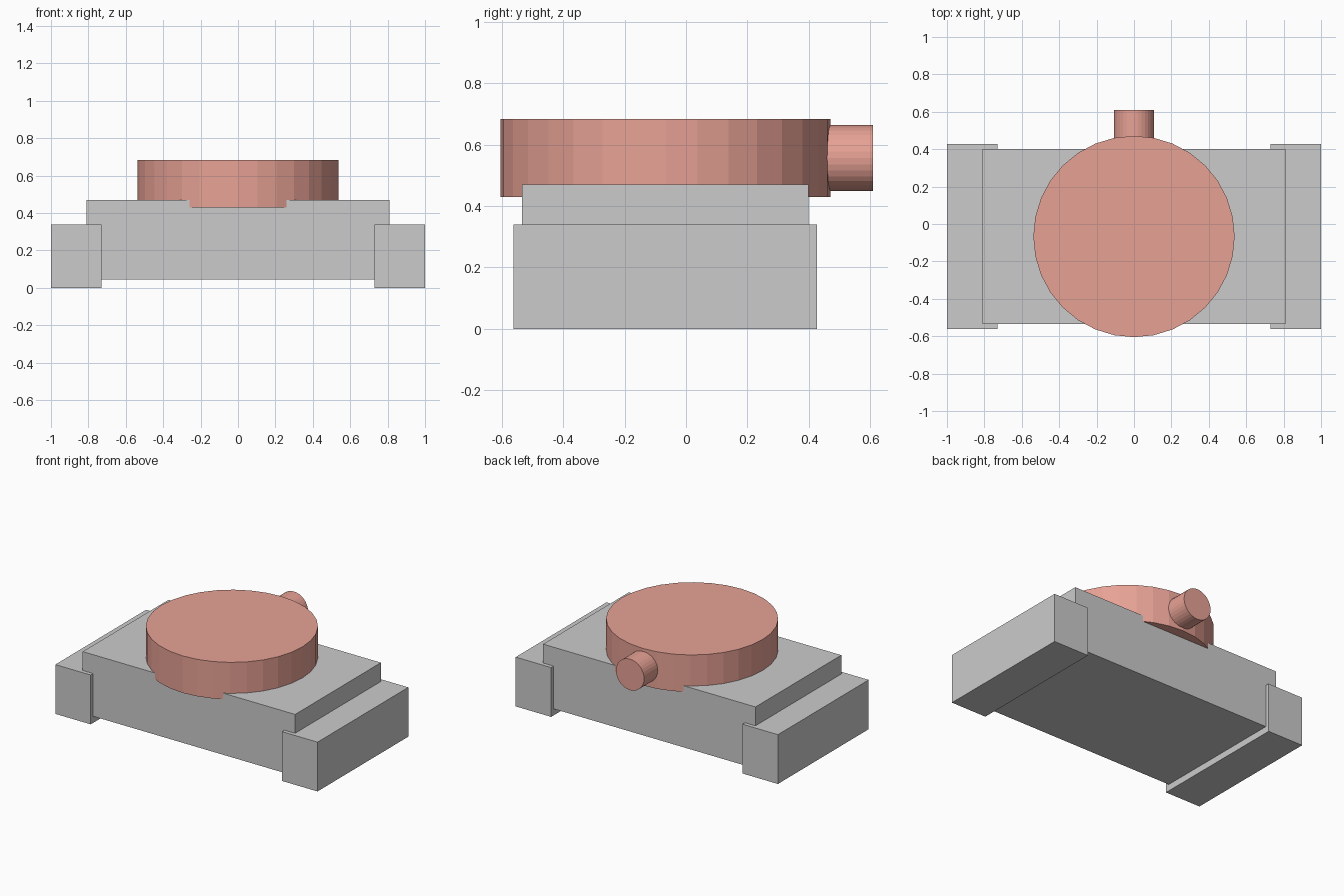
import bpy
from math import pi

if "Cube" in bpy.data.objects:
    bpy.data.objects.remove(bpy.data.objects["Cube"])

MID_Y = -0.067  # shared centre line of body and disc

red = bpy.data.materials.new("red")
red.diffuse_color = (0.80, 0.36, 0.30, 1)
red.use_nodes = True
red.node_tree.nodes["Principled BSDF"].inputs["Base Color"].default_value = red.diffuse_color


def box(name, x, y, z):
    """Box from (min, max) pairs on each axis."""
    bpy.ops.mesh.primitive_cube_add(size=1)
    ob = bpy.context.object
    ob.name = name
    for v in ob.data.vertices:
        for i, (lo, hi) in enumerate((x, y, z)):
            v.co[i] = lo if v.co[i] < 0 else hi
    return ob


def cylinder(name, radius, depth, location, rotation=(0, 0, 0)):
    bpy.ops.mesh.primitive_cylinder_add(
        vertices=32, radius=radius, depth=depth, location=location, rotation=rotation)
    ob = bpy.context.object
    ob.name = name
    ob.data.materials.append(red)
    return ob


# Main block, raised slightly off the ground
box("body", (-0.81, 0.81), (-0.535, 0.40), (0.045, 0.47))

# Wider end blocks that carry the body
for side, x in (("left", (-1.0, -0.73)), ("right", (0.73, 1.0))):
    box(side + "_end_block", x, (-0.562, 0.427), (0, 0.34))

# Round disc sunk a little into the body top
cylinder("disc", 0.538, 0.255, (0, MID_Y, 0.5565))

# Stub sticking out of the back of the disc
cylinder("back_stub", 0.107, 0.21, (0, 0.505, 0.5565), (pi / 2, 0, 0))
